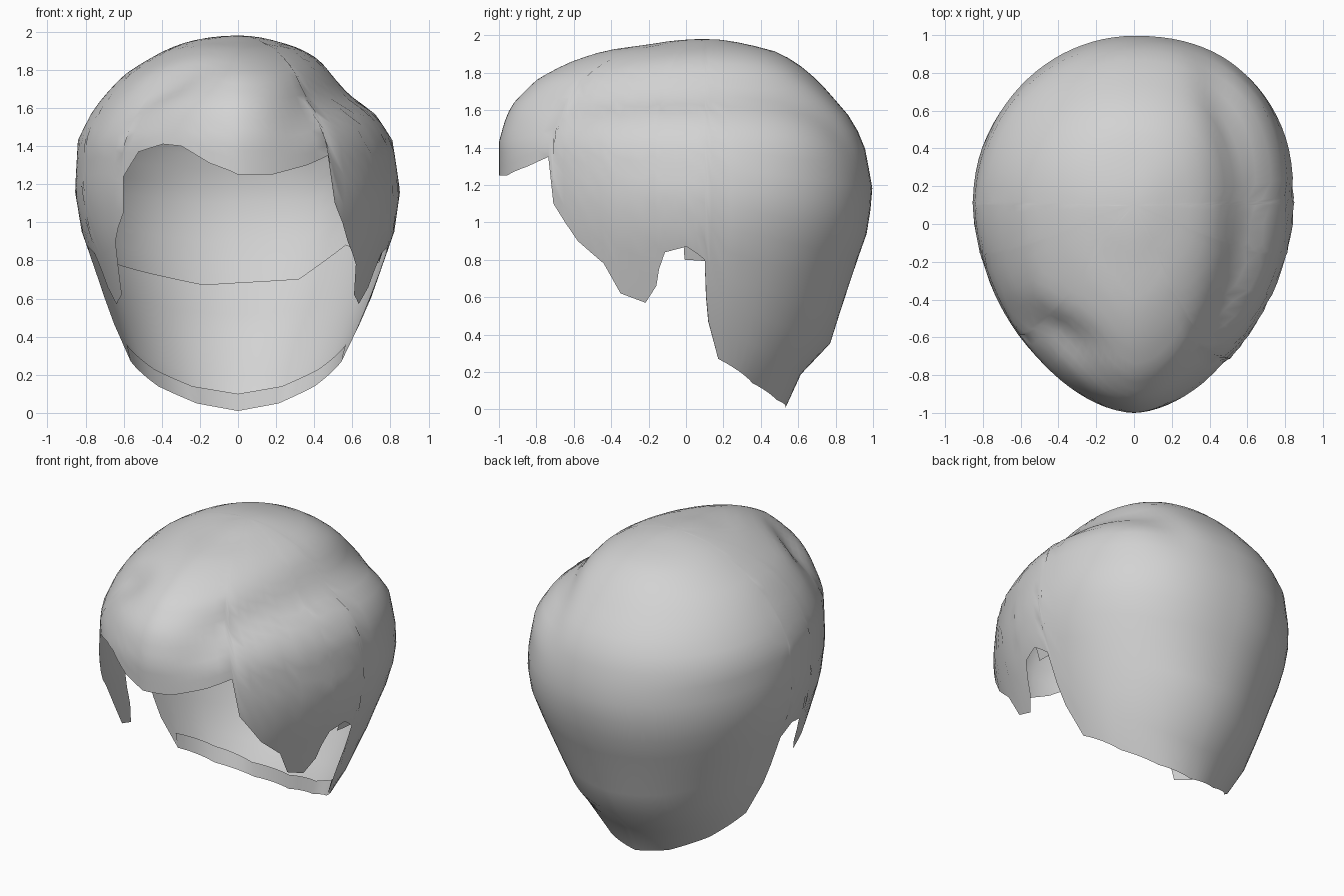
import bpy, bmesh, math

if "Cube" in bpy.data.objects:
    bpy.data.objects.remove(bpy.data.objects["Cube"])

TOP, YC = 1.98, 0.1

# Cross-sections: height, left half-width, right half-width, front y, back y
RINGS = [
    (1.98, 0, 0, .1, .1), (1.95, .25, .2, -.2, .33), (1.92, .34, .3, -.42, .46),
    (1.86, .46, .42, -.61, .58), (1.77, .6, .54, -.79, .69), (1.64, .72, .64, -.92, .81),
    (1.57, .77, .72, -.96, .87), (1.43, .84, .81, -1, .95), (1.16, .855, .85, -1, 1),
    (.95, .82, .82, -.99, .97), (.63, .71, .71, -.95, .86), (.35, .61, .59, -.9, .77),
    (.14, .5, .48, -.8, .57), (0, .4, .4, -.7, .53)]

# Hem height by angle (0 = right, 90 = back, -90 = front)
SIDE = [(-28.5, .62), (-20.7, .57), (-17, .66), (-16, .75), (-14, .84), (-7, .87),
        (0, .8), (.5, .6), (1.5, .47), (7, .27), (33, .14), (60, .05)]
FRINGE = [(-145.5, .9), (-138.5, 1.05), (-137.5, 1.24), (-131, 1.37), (-121, 1.41),
          (-113.7, 1.4), (-102.6, 1.31), (-90, 1.25), (-75, 1.25), (-61, 1.3),
          (-52, 1.35), (-50, 1.1), (-41.6, .9), (-33.4, .78)]
HEM = ([(-270, .01)] + sorted((-180 - a, z) for a, z in SIDE)
       + FRINGE + SIDE + [(90, .01)])
# Lower edge of the inner lining across the back
LINING = [(-8, .8), (15, .78), (45, .88), (65, .7), (105, .67), (150, .78), (188, .86)]


def columns(hem, step=4):
    """Hem points with evenly spaced fill between them."""
    out = []
    for (a, z), (b, w) in zip(hem, hem[1:]):
        n = max(1, round((b - a) / step))
        out += [(a + (b - a) * i / n, z + (w - z) * i / n) for i in range(n)]
    return out + [hem[-1]]


def section(s):
    """Interpolate a cross-section at s = sqrt(depth below the crown)."""
    for r, q in zip(RINGS, RINGS[1:]):
        a, b = math.sqrt(TOP - r[0]), math.sqrt(TOP - q[0])
        if s <= b + 1e-6:
            f = (s - a) / (b - a)
            return [u + (v - u) * f for u, v in zip(r[1:], q[1:])]
    return RINGS[-1][1:]


def point(angle, s, scale=1):
    left, right, front, back = section(s)
    z = TOP - s * s
    c, n = math.cos(math.radians(angle)), math.sin(math.radians(angle))
    # Narrower front, fuller back right
    p = 1.75 if n < 0 else 2 + .3 * (c > 0) * min(1, max(0, (z - .4) / .6))
    c, n = (math.copysign(abs(v) ** (2 / p), v) for v in (c, n))
    x = c * (right if c > 0 else left)
    y = YC + n * ((back - YC) if n > 0 else (YC - front))
    # Parting groove on the right and a dent behind the swept fringe
    groove = math.exp(-((x - .56 + .26 * (y - YC) ** 2) / .1) ** 2)
    groove *= min(1, max(0, (z - 1.3) / .4))
    u, v = (x + .38) * .85 - (y + .6) * .5, (x + .38) * .5 + (y + .6) * .85
    dent = math.exp(-(u / .22) ** 2 - (v / .1) ** 2) * min(1, max(0, (z - 1.4) / .15))
    k = scale * (1 - .04 * groove - .05 * dent)
    return x * k, YC + (y - YC) * k, 1 + (z - 1) * k if z > 1 else z


def finish(name, bm, mat):
    bmesh.ops.remove_doubles(bm, verts=bm.verts, dist=1e-5)
    me = bpy.data.meshes.new(name)
    bm.to_mesh(me)
    bm.free()
    me.materials.append(mat)
    ob = bpy.data.objects.new(name, me)
    bpy.context.collection.objects.link(ob)
    bpy.context.view_layer.objects.active = ob
    ob.select_set(True)
    bpy.ops.object.shade_smooth_by_angle(angle=math.radians(60))
    ob.select_set(False)


def shell(name, hem, mat, scale=1, rows=22):
    """Drape columns from the crown down to the hem."""
    bm = bmesh.new()
    pole = bm.verts.new(point(0, 0, scale))
    grid = []
    for a, z in columns(hem):
        depth = math.sqrt(TOP - z)
        grid.append([bm.verts.new(point(a, depth * r / rows, scale))
                     for r in range(1, rows + 1)])
    for p, q in zip(grid, grid[1:]):
        bm.faces.new((pole, p[0], q[0]))
        for r in range(rows - 1):
            bm.faces.new((p[r], p[r + 1], q[r + 1], q[r]))
    finish(name, bm, mat)


def lip(name, hem, mat):
    """Narrow strip folded up inside the nape."""
    bm = bmesh.new()
    pairs = [(bm.verts.new(point(a, math.sqrt(TOP - z))),
              bm.verts.new(point(a, math.sqrt(TOP - z - .09), .96)))
             for a, z in columns(hem)]
    for p, q in zip(pairs, pairs[1:]):
        bm.faces.new((p[0], q[0], q[1], p[1]))
    finish(name, bm, mat)


grey = bpy.data.materials.new("light grey")
grey.diffuse_color = (.65, .65, .65, 1)
grey.use_nodes = True
grey.node_tree.nodes["Principled BSDF"].inputs["Base Color"].default_value = grey.diffuse_color

shell("hair_shell", HEM, grey)               # outer hair with fringe, ear notches, nape
shell("hair_lining", LINING, grey, .97)      # inner layer partway down the back
nape = SIDE[-3:] + [(90, .01)]
lip("nape_lip", nape + [(180 - a, z) for a, z in reversed(SIDE[-3:])], grey)
